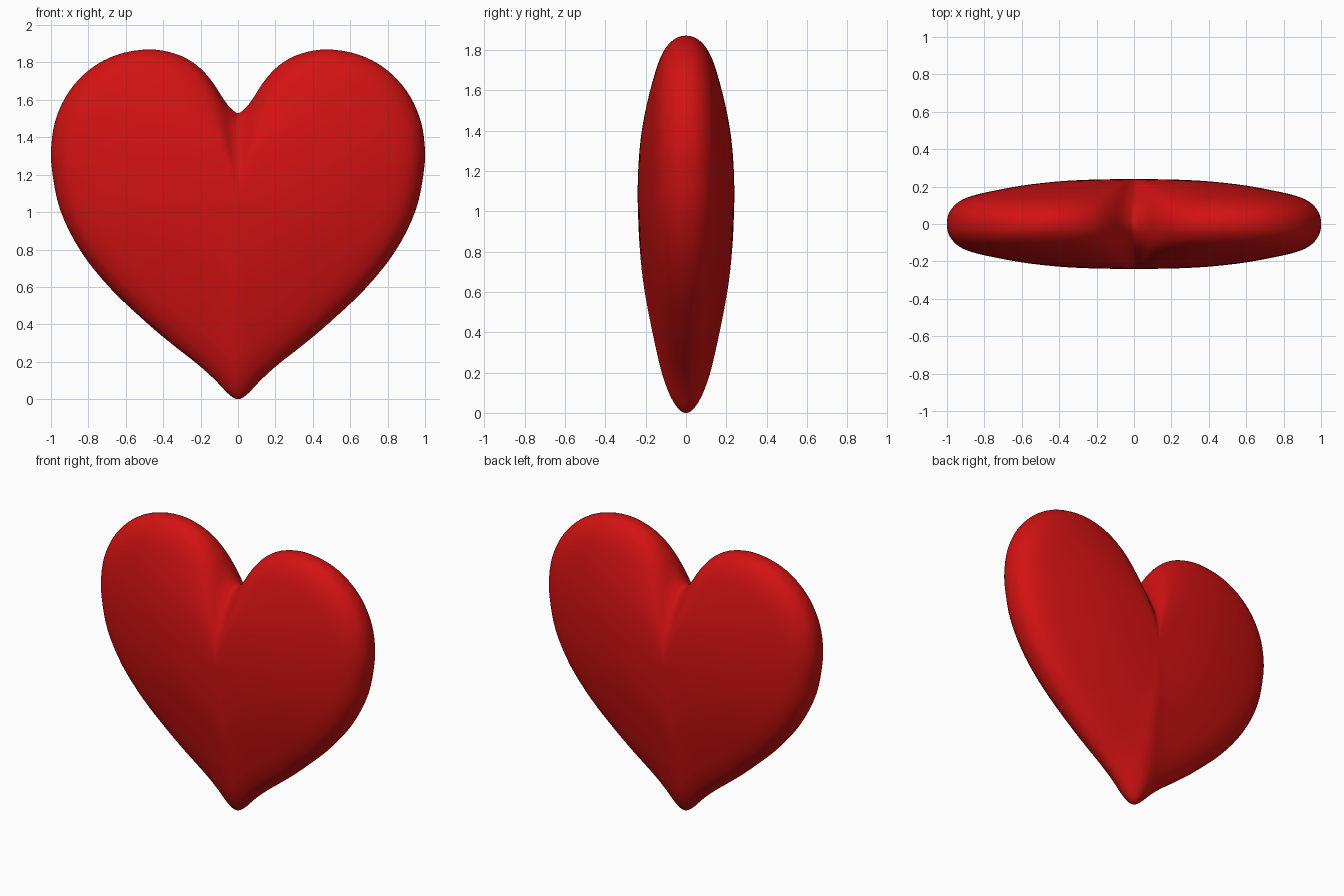
import bpy
import bmesh
from mathutils import Vector

if "Cube" in bpy.data.objects:
    bpy.data.objects.remove(bpy.data.objects["Cube"])

CENTRE_Z = 1.07


def spline(pts, steps, closed):
    """Catmull-Rom curve through the points."""
    pts = [Vector(p) for p in pts]
    n = len(pts)
    get = (lambda i: pts[i % n]) if closed else (lambda i: pts[min(max(i, 0), n - 1)])
    out = []
    for i in range(n if closed else n - 1):
        a, b, c, d = (get(i + k) for k in (-1, 0, 1, 2))
        for k in range(steps):
            t = k / steps
            out.append(0.5 * (2 * b + (c - a) * t + (2 * a - 5 * b + 4 * c - d) * t * t
                              + (3 * b - a - 3 * c + d) * t ** 3))
    if not closed:
        out.append(pts[-1])
    return out


# Right half of the heart outline (x, z), from tip to notch
half = [(0, 0), (0.05, 0.027), (0.13, 0.11), (0.22, 0.19), (0.36, 0.30), (0.49, 0.41),
        (0.68, 0.59), (0.84, 0.79), (0.95, 1.01), (0.995, 1.23), (0.997, 1.37),
        (0.97, 1.51), (0.90, 1.65), (0.79, 1.765), (0.65, 1.84), (0.48, 1.87),
        (0.33, 1.845), (0.22, 1.785), (0.14, 1.70), (0.068, 1.59), (0.027, 1.545), (0, 1.53)]
outline = spline(half + [(-x, z) for x, z in half[-2:0:-1]], 4, True)

# Inflation profile: scale of outline, half depth at the sides, half depth at tip and notch
front = [(0, 0.24, 0.24), (0.2, 0.238, 0.232), (0.4, 0.228, 0.211), (0.6, 0.205, 0.172),
         (0.8, 0.167, 0.124), (0.9, 0.138, 0.088), (0.955, 0.104, 0.058),
         (0.99, 0.055, 0.028), (1, 0, 0)]
profile = spline(front + [(s, -a, -b) for s, a, b in front[-2::-1]], 4, False)

# Loft the scaled outlines from the front pole to the back pole
bm = bmesh.new()
rings = []
for s, side, end in profile:
    ring = []
    for x, z in outline:
        w = min(abs(x), 1)
        y = -(side * w + end * (1 - w))
        ring.append(bm.verts.new((x * s, y, CENTRE_Z + (z - CENTRE_Z) * s)))
    rings.append(ring)
n = len(outline)
for r0, r1 in zip(rings, rings[1:]):
    for i in range(n):
        j = (i + 1) % n
        bm.faces.new((r0[i], r0[j], r1[j], r1[i]))
bmesh.ops.remove_doubles(bm, verts=bm.verts, dist=1e-5)
bmesh.ops.recalc_face_normals(bm, faces=bm.faces)
for f in bm.faces:
    f.smooth = True

mesh = bpy.data.meshes.new("heart")
bm.to_mesh(mesh)
bm.free()
heart = bpy.data.objects.new("heart", mesh)
bpy.context.collection.objects.link(heart)

red = bpy.data.materials.new("red")
red.diffuse_color = (0.65, 0.006, 0.006, 1)
red.use_nodes = True
red.node_tree.nodes["Principled BSDF"].inputs["Base Color"].default_value = red.diffuse_color
mesh.materials.append(red)
